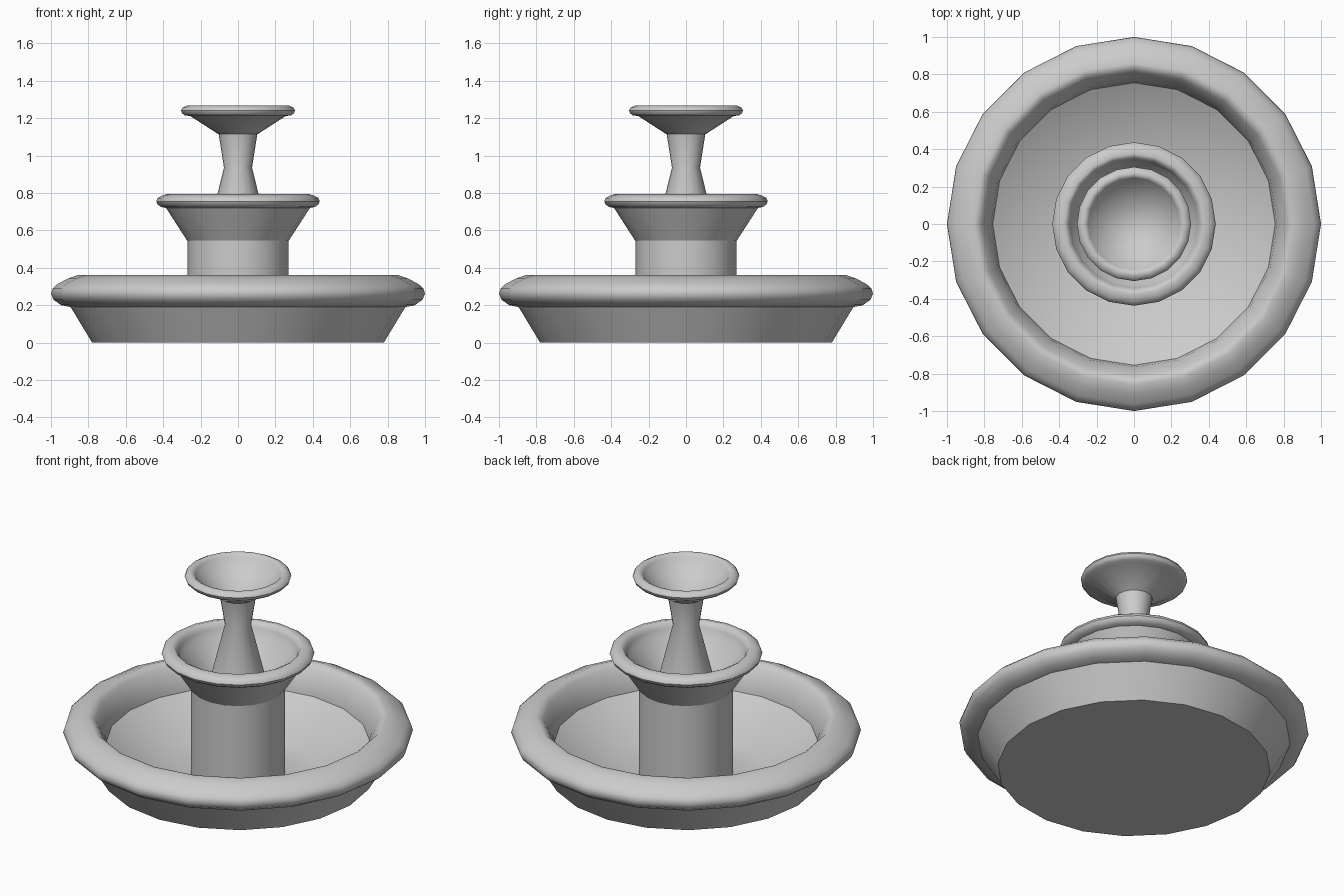
import bpy, bmesh, math

if "Cube" in bpy.data.objects:
    bpy.data.objects.remove(bpy.data.objects["Cube"])

SIDES = 20


def lathe(name, profile, cap_start=False, cap_end=False):
    """Spin an (r, z) profile around z, optionally closing its ends."""
    bm = bmesh.new()
    rings = []
    for r, z in profile:
        rings.append([bm.verts.new((r * math.cos(2 * math.pi * i / SIDES),
                                    r * math.sin(2 * math.pi * i / SIDES), z))
                      for i in range(SIDES)])
    for a, b in zip(rings, rings[1:]):
        for i in range(SIDES):
            j = (i + 1) % SIDES
            bm.faces.new((a[i], a[j], b[j], b[i]))
    if cap_start:
        bm.faces.new(rings[0][::-1])
    if cap_end:
        bm.faces.new(rings[-1])
    mesh = bpy.data.meshes.new(name)
    bm.to_mesh(mesh)
    bm.free()
    ob = bpy.data.objects.new(name, mesh)
    bpy.context.collection.objects.link(ob)
    bpy.ops.object.select_all(action='DESELECT')
    ob.select_set(True)
    bpy.context.view_layer.objects.active = ob
    bpy.ops.object.shade_smooth_by_angle(angle=math.radians(44))
    return ob


# Wide ground basin: sloped wall, rounded rim, inner lip and dished floor
lathe("lower_basin", [(0.78, 0), (0.895, 0.19), (0.945, 0.2), (0.985, 0.228),
                      (1.0, 0.26), (0.992, 0.288), (0.965, 0.313), (0.91, 0.342),
                      (0.86, 0.36), (0.835, 0.355), (0.815, 0.335), (0.795, 0.305),
                      (0.765, 0.25), (0.755, 0.19), (0.45, 0.012), (0.27, 0.005)],
      cap_start=True)

# Straight pedestal under the middle bowl
lathe("pedestal", [(0.27, 0.005), (0.27, 0.55)])

# Middle bowl
lathe("middle_bowl", [(0.272, 0.545), (0.385, 0.72), (0.41, 0.725), (0.43, 0.738),
                      (0.437, 0.755), (0.43, 0.772), (0.41, 0.785), (0.375, 0.795),
                      (0.358, 0.787), (0.343, 0.76), (0.33, 0.715), (0.15, 0.57)])

# Waisted column
lathe("column", [(0.168, 0.56), (0.075, 0.935), (0.104, 1.118)])

# Small top bowl
lathe("top_bowl", [(0.106, 1.115), (0.255, 1.211), (0.285, 1.215), (0.3, 1.227),
                   (0.305, 1.242), (0.297, 1.256), (0.275, 1.267), (0.258, 1.265),
                   (0.246, 1.252), (0.232, 1.23), (0.09, 1.117)], cap_end=True)
